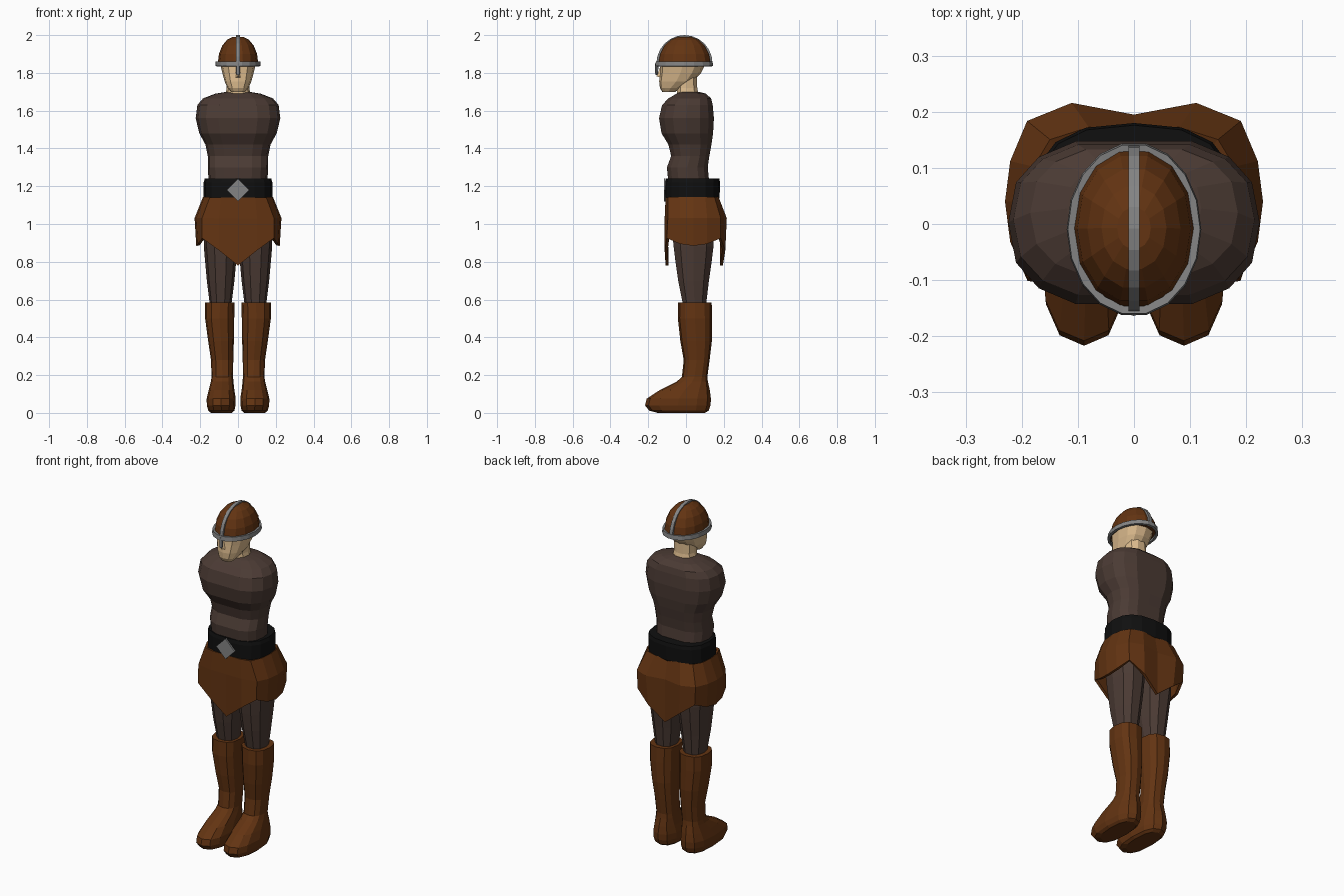
import bpy, bmesh, math


def material(name, rgb):
    m = bpy.data.materials.new(name)
    m.diffuse_color = (*rgb, 1)
    return m


LEATHER = material("brown leather", (0.125, 0.034, 0.006))
CLOTH = material("dark brown cloth", (0.070, 0.043, 0.034))
SKIN = material("skin", (0.72, 0.50, 0.27))
BLACK = material("black belt", (0.005, 0.005, 0.005))
STEEL = material("grey steel", (0.23, 0.23, 0.23))


def make(name, verts, faces, mat, thick=0):
    me = bpy.data.meshes.new(name)
    bm = bmesh.new()
    vs = [bm.verts.new(v) for v in verts]
    for f in faces:
        bm.faces.new([vs[i] for i in f])
    bmesh.ops.recalc_face_normals(bm, faces=bm.faces)
    bm.to_mesh(me)
    bm.free()
    me.materials.append(mat)
    ob = bpy.data.objects.new(name, me)
    bpy.context.collection.objects.link(ob)
    if thick:
        s = ob.modifiers.new("thickness", "SOLIDIFY")
        s.thickness, s.offset = thick, 0
    return ob


def bridge(rows, n):
    return [(r * n + i, r * n + (i + 1) % n, (r + 1) * n + (i + 1) % n, (r + 1) * n + i)
            for r in range(rows - 1) for i in range(n)]


def loft(name, rings, mat, n=12, power=2.3, capped=True, groove=0.0, thick=0):
    """Rings are (z, centre x, half width, front y, back y)."""
    verts = []
    for z, cx, rx, y0, y1 in rings:
        for i in range(n):
            a = 2 * math.pi * i / n
            c, s = math.cos(a), math.sin(a)
            px = math.copysign(abs(c) ** (2 / power), c)
            py = math.copysign(abs(s) ** (2 / power), s)
            if abs(c) < 0.01:
                py *= 1 - groove
            verts.append((cx + rx * px, (y0 + y1) / 2 + (y1 - y0) / 2 * py, z))
    faces = bridge(len(rings), n)
    if capped:
        last = (len(rings) - 1) * n
        faces += [tuple(range(n)), tuple(range(last, last + n))]
    return make(name, verts, faces, mat, thick)


# Legs and boots, one pair per side
thigh = [(1.12, .085, .08, -.07, .13), (.98, .092, .09, -.08, .15), (.88, .093, .088, -.07, .15),
         (.80, .092, .082, -.06, .14), (.70, .092, .073, -.045, .125), (.58, .092, .058, -.02, .11)]
boot = [(.585, .096, .078, -.042, .136), (.50, .097, .077, -.043, .138), (.38, .09, .068, -.03, .137),
        (.28, .084, .059, -.012, .125), (.19, .083, .057, -.022, .113), (.165, .084, .06, -.05, .116),
        (.12, .087, .068, -.14, .126), (.075, .089, .077, -.208, .132), (.04, .089, .076, -.217, .13),
        (.012, .088, .069, -.195, .12), (0, .088, .055, -.15, .10)]
for side, s in (("right", -1), ("left", 1)):
    loft(side + "_thigh", [(z, s * x, *r) for z, x, *r in thigh], CLOTH, 10)
    loft(side + "_boot", [(z, s * x, *r) for z, x, *r in boot], LEATHER, 12, 2.5)

# Torso with broad shoulders and a narrow waist
loft("torso", [(1.10, 0, .155, -.09, .13), (1.22, 0, .155, -.10, .13), (1.30, 0, .16, -.108, .122),
               (1.36, 0, .16, -.085, .13), (1.42, 0, .172, -.10, .142), (1.48, 0, .205, -.138, .152),
               (1.56, 0, .224, -.152, .157), (1.63, 0, .215, -.135, .15), (1.665, 0, .185, -.10, .14),
               (1.69, 0, .12, -.055, .11), (1.70, 0, .06, -.03, .07)],
     CLOTH, 16, 2.5, groove=.06)

# Skirt: half columns from front centre round to back centre
top = [(0, -.1), (.09, -.1), (.145, -.09), (.172, -.03), (.178, .04),
       (.172, .1), (.145, .145), (.08, .165), (0, .165)]
mid = [(0, -.105), (.1, -.105), (.185, -.09), (.213, -.03), (.222, .04),
       (.213, .11), (.185, .178), (.11, .208), (0, .187)]
hem = [(0, -.1, .78), (.1, -.105, .86), (.185, -.095, .925), (.205, -.03, .895), (.213, .04, .885),
       (.205, .11, .895), (.18, .178, .925), (.1, .2, .86), (0, .187, .78)]
rows = [[(x, y, 1.14) for x, y in top], [(x, y, 1.03) for x, y in mid], hem]
verts = []
for r in rows:
    verts += r + [(-x, y, z) for x, y, z in r[-2:0:-1]]
make("skirt", verts, bridge(3, 16), LEATHER, .016)

# Belt and diamond buckle
loft("belt", [(1.12, 0, .178, -.105, .17), (1.14, 0, .182, -.11, .178),
              (1.22, 0, .182, -.11, .18), (1.24, 0, .176, -.105, .176)], BLACK, 16, 2.6)
d = .06
diamond = [(0, -d), (d, 0), (0, d), (-d, 0)]
make("buckle", [(x, y, 1.18 + z) for y in (-.108, -.117) for x, z in diamond],
     bridge(2, 4) + [(0, 1, 2, 3), (4, 5, 6, 7)], STEEL)

# Neck, head and nose
loft("neck", [(1.66, 0, .07, -.05, .075), (1.72, 0, .06, -.05, .062), (1.80, 0, .06, -.05, .06)], SKIN, 10)
loft("head", [(1.698, 0, .035, -.125, -.06), (1.72, 0, .054, -.138, -.025), (1.755, 0, .071, -.142, .04),
              (1.80, 0, .083, -.138, .08), (1.85, 0, .095, -.135, .105), (1.88, 0, .09, -.12, .10)],
     SKIN, 12, 2.4)
make("nose", [(-.014, -.135, 1.775), (.014, -.135, 1.775), (0, -.156, 1.782), (0, -.133, 1.84)],
     [(0, 1, 2), (0, 2, 3), (1, 2, 3), (0, 1, 3)], SKIN)

# Helmet dome with rim, crest strip and nose guard
loft("helmet", [(1.845, 0, .108, -.15, .135), (1.90, 0, .101, -.14, .124), (1.945, 0, .083, -.116, .1),
                (1.975, 0, .058, -.082, .068), (1.99, 0, .03, -.045, .03)], LEATHER, 14, 2.1)
loft("helmet_rim", [(1.835, 0, .113, -.158, .139), (1.86, 0, .111, -.155, .136)], STEEL, 18, 2,
     capped=False, thick=.014)
verts = []
for i in range(13):
    a = math.pi * i / 12
    for x, r in ((-.01, 0), (.01, 0), (.01, -.016), (-.01, -.016)):
        verts.append((x, -.008 - (.149 + r) * math.cos(a), 1.848 + (.152 + r) * math.sin(a)))
make("helmet_crest", verts, bridge(13, 4) + [(0, 1, 2, 3), (48, 49, 50, 51)], STEEL)
loft("nose_guard", [(1.79, 0, .008, -.162, -.15), (1.80, 0, .012, -.163, -.148),
                    (1.85, 0, .009, -.164, -.145)], STEEL, 8)
